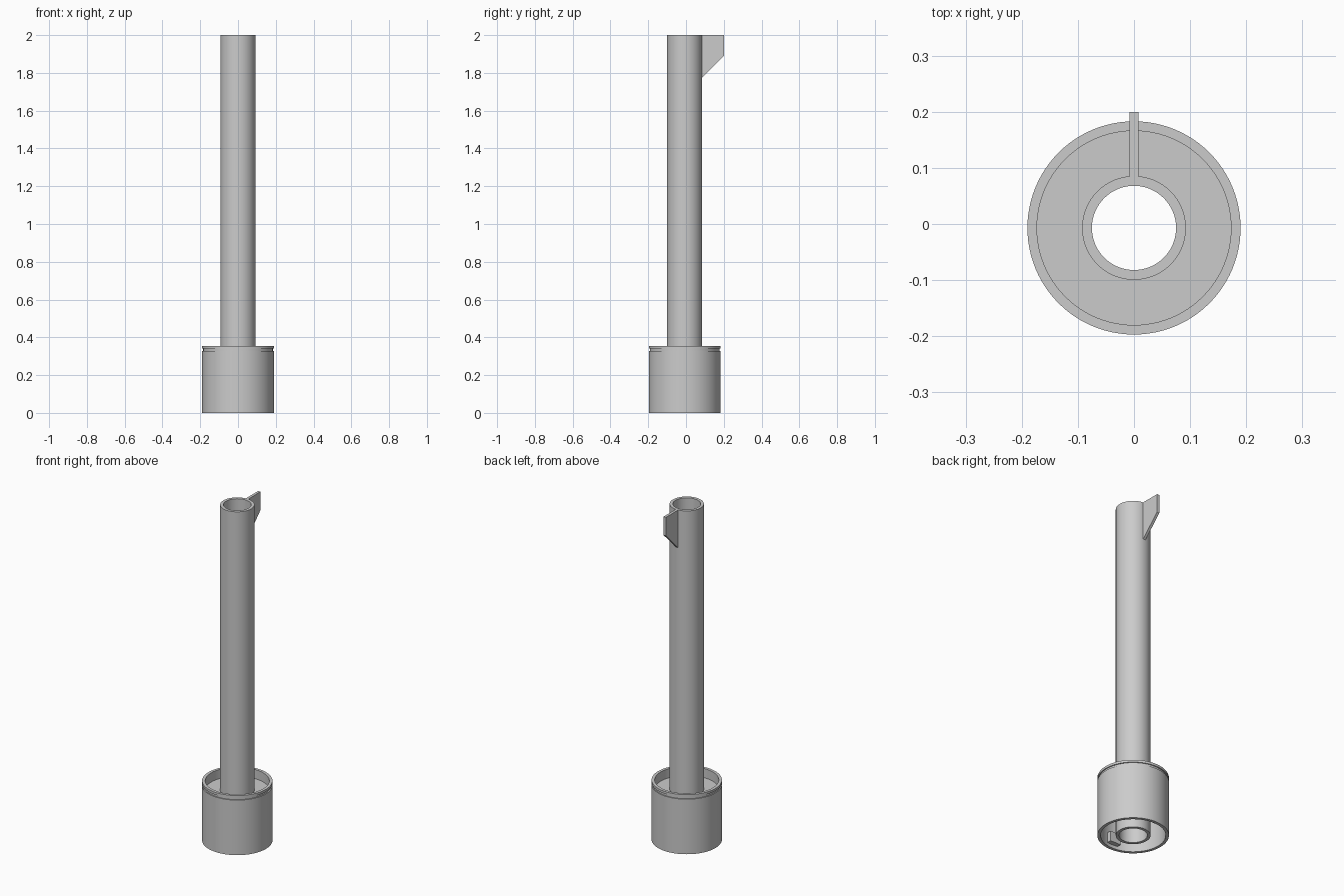
import bpy, bmesh, math

if "Cube" in bpy.data.objects:
    bpy.data.objects.remove(bpy.data.objects["Cube"])

CY = -0.007          # the tube axis sits slightly forward of centre
SEG = 96

grey = bpy.data.materials.new("light grey")
grey.diffuse_color = (0.6, 0.6, 0.6, 1)
grey.use_nodes = True
grey.node_tree.nodes["Principled BSDF"].inputs["Base Color"].default_value = grey.diffuse_color


def finish(name, bm, smooth=False):
    bmesh.ops.recalc_face_normals(bm, faces=bm.faces)
    me = bpy.data.meshes.new(name)
    bm.to_mesh(me)
    bm.free()
    me.materials.append(grey)
    ob = bpy.data.objects.new(name, me)
    bpy.context.collection.objects.link(ob)
    if smooth:
        bpy.ops.object.select_all(action='DESELECT')
        ob.select_set(True)
        bpy.context.view_layer.objects.active = ob
        bpy.ops.object.shade_smooth_by_angle(angle=math.radians(30))
    return ob


def revolve(name, profile):
    """Spin a closed (radius, z) profile around the tube axis."""
    bm = bmesh.new()
    rings = []
    for i in range(SEG):
        a = 2 * math.pi * i / SEG
        rings.append([bm.verts.new((r * math.cos(a), CY + r * math.sin(a), z))
                      for r, z in profile])
    n = len(profile)
    for i in range(SEG):
        p, q = rings[i], rings[(i + 1) % SEG]
        for j in range(n):
            k = (j + 1) % n
            bm.faces.new((p[j], q[j], q[k], p[k]))
    return finish(name, bm, smooth=True)


def plate(name, outline, half_width):
    """Extrude a (y, z) outline symmetrically along x."""
    bm = bmesh.new()
    f = bm.faces.new([bm.verts.new((-half_width, y, z)) for y, z in outline])
    ext = bmesh.ops.extrude_face_region(bm, geom=[f])
    moved = [v for v in ext["geom"] if isinstance(v, bmesh.types.BMVert)]
    bmesh.ops.translate(bm, verts=moved, vec=(2 * half_width, 0, 0))
    return finish(name, bm)


# Long open tube
revolve("tube", [(0.075, 0.0), (0.0925, 0.0), (0.0925, 2.0), (0.075, 2.0)])

# Cup: skirt open below, shallow recess above, groove below the rim
revolve("cup", [(0.173, 0.0), (0.19, 0.0), (0.19, 0.328), (0.184, 0.328),
                (0.184, 0.341), (0.19, 0.341), (0.19, 0.355), (0.173, 0.355),
                (0.173, 0.30), (0.09, 0.30), (0.09, 0.28), (0.173, 0.28)])

# Fin at the top of the tube
plate("fin", [(0.082, 2.0), (0.2, 2.0), (0.2, 1.89), (0.082, 1.772)], 0.008)

# Small locking lugs inside the skirt, front and back
for side, name in ((1, "back_lug"), (-1, "front_lug")):
    plate(name, [(CY + side * r, z) for r, z in
                 ((0.145, 0.02), (0.176, 0.02), (0.176, 0.08), (0.145, 0.08))], 0.035)
